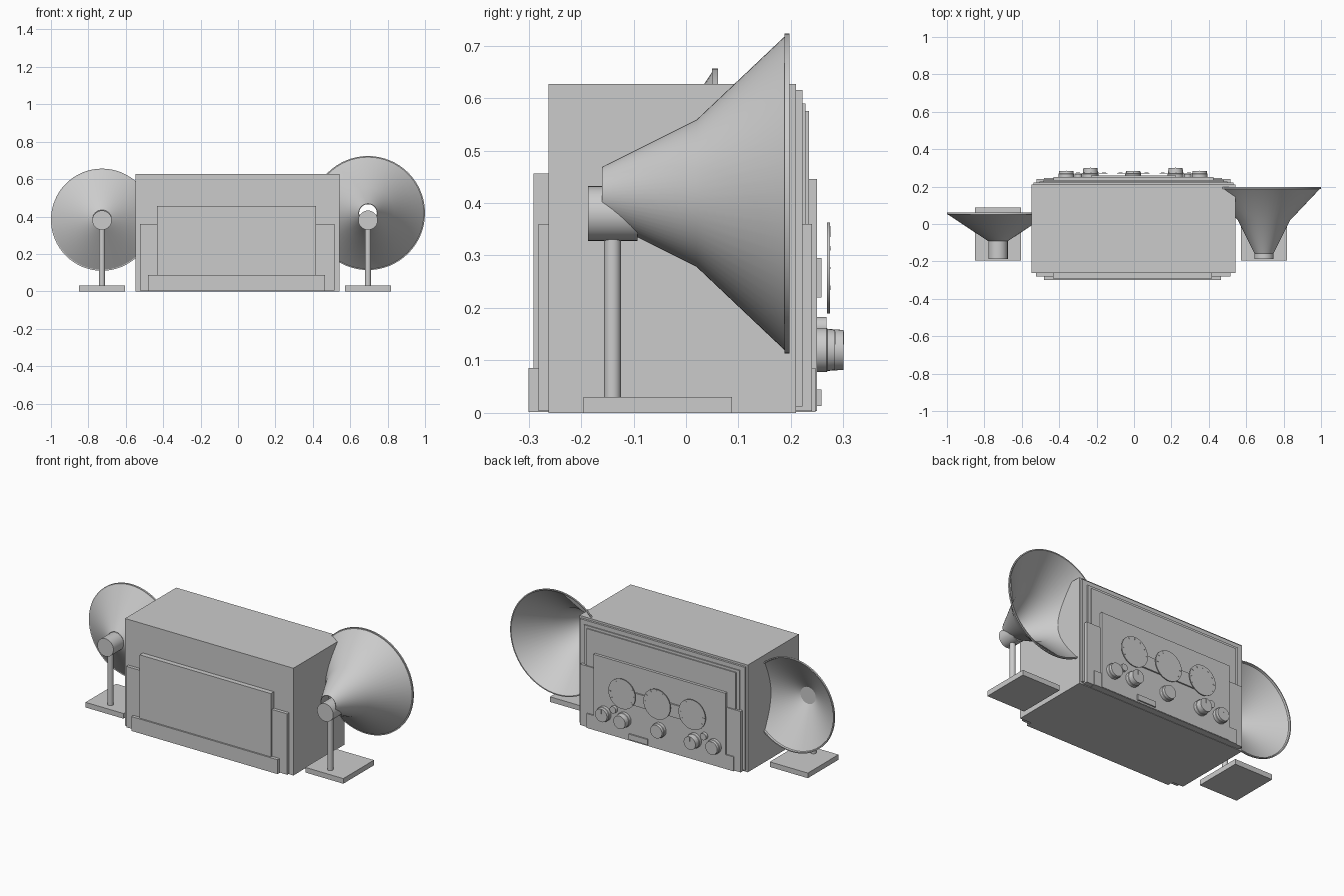
import bpy, math
from mathutils import Matrix

if "Cube" in bpy.data.objects:
    bpy.data.objects.remove(bpy.data.objects["Cube"])


def mesh(name, verts, faces):
    me = bpy.data.meshes.new(name)
    me.from_pydata(verts, [], faces)
    me.update()
    ob = bpy.data.objects.new(name, me)
    bpy.context.collection.objects.link(ob)
    return ob


def box(name, x0, x1, y0, y1, z0, z1):
    v = [(x, y, z) for x in (x0, x1) for y in (y0, y1) for z in (z0, z1)]
    f = [(0, 1, 3, 2), (4, 6, 7, 5), (0, 4, 5, 1),
         (2, 3, 7, 6), (0, 2, 6, 4), (1, 5, 7, 3)]
    return mesh(name, v, f)


def lathe(name, profile, cx, cz, n=64, closed=False):
    """Revolve (radius, y) points around a y axis at cx, cz."""
    v, f, m = [], [], len(profile)
    for i in range(n):
        a = 2 * math.pi * i / n
        v += [(cx + r * math.cos(a), y, cz + r * math.sin(a)) for r, y in profile]
    for i in range(n):
        p, q = i * m, ((i + 1) % n) * m
        for j in range(m if closed else m - 1):
            k = (j + 1) % m
            f.append((p + j, p + k, q + k, q + j))
    if not closed:
        f.append([i * m for i in range(n)])
        f.append([i * m + m - 1 for i in reversed(range(n))])
    return mesh(name, v, f)


def smooth(ob):
    bpy.ops.object.select_all(action='DESELECT')
    ob.select_set(True)
    bpy.context.view_layer.objects.active = ob
    bpy.ops.object.shade_smooth_by_angle(angle=math.radians(25))


# Cabinet shell and inner core
box("cabinet_shell", -0.547, 0.542, -0.262, 0.21, 0, 0.627)
box("cabinet_core", -0.536, 0.531, -0.25, 0.222, 0.012, 0.615)

# Plain panels on the -y side
box("rear_wide_panel", -0.525, 0.515, -0.281, -0.25, 0.004, 0.36)
box("rear_tall_panel", -0.432, 0.416, -0.291, -0.25, 0.004, 0.456)
box("rear_plinth", -0.48, 0.466, -0.30, -0.25, 0.002, 0.086)

# Stepped control panels on the +y side
box("upper_panel", -0.505, 0.50, 0.21, 0.228, 0.02, 0.59)
box("upper_panel_field", -0.485, 0.48, 0.21, 0.234, 0.03, 0.575)
box("wide_panel", -0.522, 0.517, 0.21, 0.24, 0.004, 0.36)
box("control_panel", -0.43, 0.425, 0.21, 0.25, 0.004, 0.446)
box("control_plinth", -0.48, 0.47, 0.21, 0.247, 0.002, 0.086)
box("name_plate", 0.07, 0.19, 0.249, 0.258, 0.013, 0.045)

# Dials with tick marks, on a shared bar
box("dial_bar", -0.23, 0.225, 0.249, 0.258, 0.22, 0.295)
for i, cx in enumerate((-0.23, -0.003, 0.224)):
    smooth(lathe(f"dial_{i}", [(0.087, 0.269), (0.087, 0.274)], cx, 0.276, 48))
    for k in range(9):
        a = math.radians(-30 + 30 * k)
        t = box(f"dial_tick_{i}_{k}", 0.07, 0.08, 0.273, 0.2755, -0.002, 0.002)
        t.matrix_world = Matrix.Translation((cx, 0, 0.276)) @ Matrix.Rotation(-a, 4, 'Y')

# Control knobs: the inner pair is taller
for i, (cx, top) in enumerate(((-0.362, 0.284), (-0.233, 0.30), (-0.005, 0.284),
                               (0.222, 0.30), (0.351, 0.284))):
    smooth(lathe(f"knob_{i}", [(0.042, 0.245), (0.042, 0.268), (0.04, 0.27),
                               (0.038, top)], cx, 0.12, 40))
    if i != 2:
        box(f"knob_pointer_{i}", cx - 0.002, cx + 0.002, top - 0.002, top + 0.001, 0.13, 0.155)
for i, cx in enumerate((-0.297, 0.287)):
    smooth(lathe(f"small_knob_{i}", [(0.02, 0.245), (0.02, 0.268)], cx, 0.163, 24))

# Horn speakers: bell, driver, post and base
T = 0.003
horns = {
    "right": (0.695, 0.4185, [(0.05, -0.16), (0.14, 0.02), (0.299, 0.188)], 0.305, 0.197),
    "left": (-0.727, 0.383, [(0.052, -0.092), (0.267, 0.05)], 0.273, 0.061),
}
for side, (cx, cz, pts, rim, end) in horns.items():
    outer = pts + [(rim, pts[-1][1]), (rim, end), (rim - 0.006, end)]
    inner = [(r - T, y + T * 0.5) for r, y in reversed(pts)]
    smooth(lathe(f"{side}_horn", outer + inner, cx, cz, 64, closed=True))
    smooth(lathe(f"{side}_driver", [(0.052, -0.187), (0.052, -0.092)], cx, 0.38, 40))
    post = lathe(f"{side}_post", [(0.016, 0.02), (0.016, 0.345)], 0, 0, 32)
    post.matrix_world = (Matrix.Translation((cx, -0.14, 0))
                         @ Matrix.Rotation(math.pi / 2, 4, 'X'))
    smooth(post)
    box(f"{side}_base", cx - 0.123, cx + 0.123, -0.195, 0.088, 0, 0.03)
